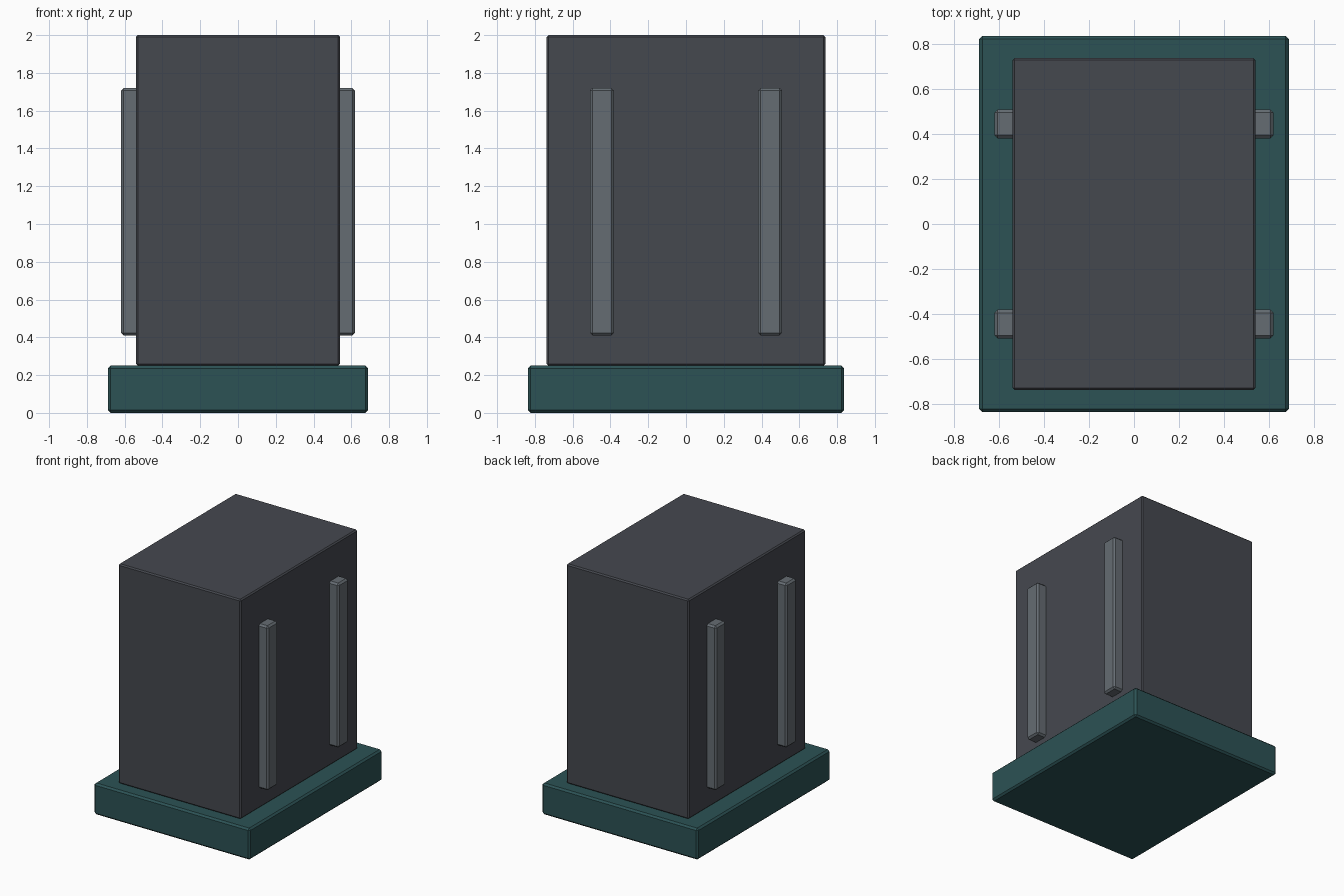
import bpy

if "Cube" in bpy.data.objects:
    bpy.data.objects.remove(bpy.data.objects["Cube"])


def material(name, color):
    mat = bpy.data.materials.new(name)
    mat.diffuse_color = (*color, 1)
    mat.use_nodes = True
    mat.node_tree.nodes["Principled BSDF"].inputs["Base Color"].default_value = mat.diffuse_color
    return mat


def box(name, center, size, bevel, mat):
    bpy.ops.mesh.primitive_cube_add(size=1, location=center)
    obj = bpy.context.object
    obj.name = name
    obj.scale = size
    bpy.ops.object.transform_apply(location=False, rotation=False, scale=True)
    mod = obj.modifiers.new("chamfer", 'BEVEL')
    mod.width = bevel
    mod.segments = 1
    obj.data.materials.append(mat)
    return obj


teal = material("dark_teal", (0.025, 0.085, 0.09))
dark = material("dark_grey", (0.06, 0.065, 0.078))
steel = material("steel_grey", (0.13, 0.15, 0.17))

# Plinth and main cabinet
box("base", (0, 0, 0.125), (1.376, 1.672, 0.25), 0.014, teal)
box("cabinet", (0, 0, 1.125), (1.08, 1.476, 1.75), 0.01, dark)

# Two vertical ribs on each side
for side, sx in (("left", -1), ("right", 1)):
    for end, sy in (("front", -1), ("back", 1)):
        box(f"{side}_{end}_rib", (sx * 0.56, sy * 0.445, 1.065),
            (0.12, 0.128, 1.31), 0.014, steel)
